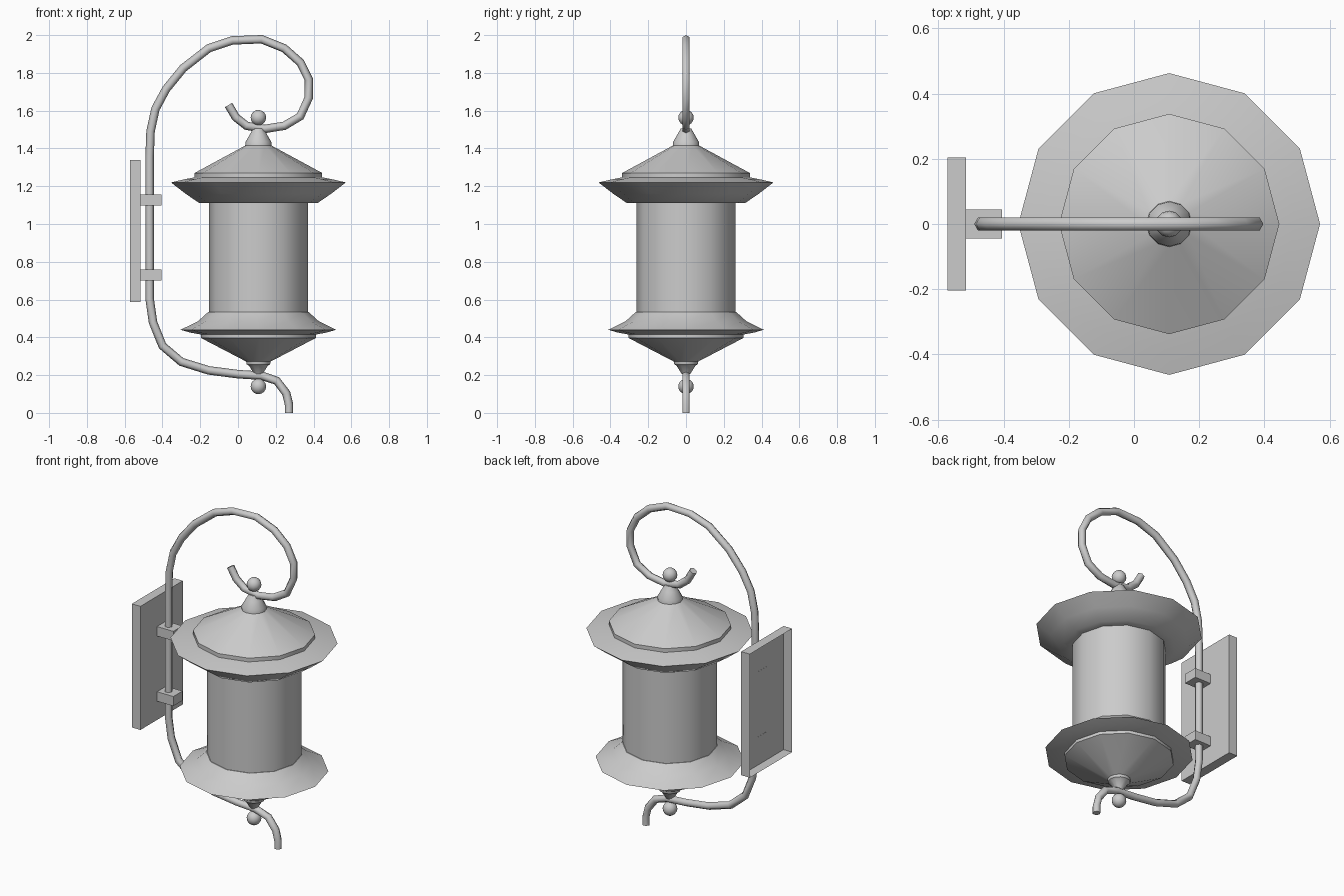
import bpy, bmesh, math
from mathutils import Vector

if "Cube" in bpy.data.objects:
    bpy.data.objects.remove(bpy.data.objects["Cube"])

AXIS = 0.108  # x of the lantern's vertical axis
SIDES = 12


def finish(bm, name, angle=None, fix=True):
    if fix:
        bmesh.ops.recalc_face_normals(bm, faces=bm.faces[:])
    me = bpy.data.meshes.new(name)
    bm.to_mesh(me)
    bm.free()
    ob = bpy.data.objects.new(name, me)
    bpy.context.collection.objects.link(ob)
    if angle:
        bpy.ops.object.select_all(action='DESELECT')
        ob.select_set(True)
        bpy.context.view_layer.objects.active = ob
        bpy.ops.object.shade_smooth_by_angle(angle=math.radians(angle))
    return ob


def skin(bm, rings):
    """Bridge rings of points and cap both ends."""
    vs = [[bm.verts.new(p) for p in r] for r in rings]
    n = len(vs[0])
    for a, b in zip(vs, vs[1:]):
        for i in range(n):
            j = (i + 1) % n
            bm.faces.new((a[i], a[j], b[j], b[i]))
    bm.faces.new(vs[0])
    bm.faces.new(vs[-1])


def lathe(name, profile):
    bm = bmesh.new()
    angs = [2 * math.pi * i / SIDES for i in range(SIDES)]
    skin(bm, [[(AXIS + r * math.cos(a), r * math.sin(a), z) for a in angs]
              for r, z in profile])
    return finish(bm, name, 38)


def box(name, x0, x1, hy, z0, z1, open_back=False):
    bm = bmesh.new()
    bmesh.ops.create_cube(bm, size=1)
    for v in bm.verts:
        v.co = ((x0 + x1) / 2 + v.co.x * (x1 - x0), v.co.y * 2 * hy,
                (z0 + z1) / 2 + v.co.z * (z1 - z0))
    if open_back:
        bm.normal_update()
        back = [f for f in bm.faces if f.normal.x < -0.5]
        bmesh.ops.delete(bm, geom=back, context='FACES_ONLY')
    return finish(bm, name, fix=False)


# Roof with wide brim
lathe("roof", [(0.25, 1.11), (0.312, 1.11), (0.385, 1.16), (0.463, 1.22),
               (0.39, 1.237), (0.338, 1.247), (0.338, 1.27), (0.07, 1.415),
               (0.068, 1.435), (0.045, 1.475), (0.028, 1.505)])

# Glass cylinder
lathe("glass_body", [(0.262, 0.50), (0.262, 1.14)])

# Base tray with inverted cone
lathe("base", [(0.022, 0.205), (0.05, 0.25), (0.062, 0.257), (0.065, 0.272),
               (0.305, 0.397), (0.305, 0.415), (0.36, 0.425), (0.412, 0.44),
               (0.32, 0.485), (0.265, 0.535), (0.25, 0.535)])

# Ball finials
for name, z in (("top_ball", 1.563), ("bottom_ball", 0.14)):
    bm = bmesh.new()
    bmesh.ops.create_uvsphere(bm, u_segments=12, v_segments=8, radius=0.041)
    bmesh.ops.translate(bm, verts=bm.verts[:], vec=(AXIS, 0, z))
    finish(bm, name, 50)

# Scrolled bracket tube: hexagonal section swept along a path in the xz plane
path = [(-0.05, 1.63), (-0.012, 1.565), (0.045, 1.52), (0.14, 1.503),
        (0.245, 1.52), (0.33, 1.57), (0.375, 1.67), (0.375, 1.765),
        (0.33, 1.855), (0.245, 1.93), (0.125, 1.978), (-0.03, 1.972),
        (-0.155, 1.93), (-0.29, 1.825), (-0.38, 1.715), (-0.437, 1.61),
        (-0.463, 1.49), (-0.468, 1.355), (-0.468, 0.605), (-0.45, 0.48),
        (-0.40, 0.355), (-0.30, 0.27), (-0.155, 0.225), (0, 0.205),
        (0.125, 0.197), (0.205, 0.17), (0.255, 0.105), (0.27, 0.045), (0.27, 0)]
pts = [Vector((x, 0, z)) for x, z in path]
rings = []
for i, p in enumerate(pts):
    d_in = (p - pts[max(i - 1, 0)]).normalized()
    d_out = (pts[min(i + 1, len(pts) - 1)] - p).normalized()
    t = (d_in + d_out).normalized()
    side = Vector((t.z, 0, -t.x))
    rings.append([p + 0.0225 * (side * math.cos(k * math.pi / 3)
                                + Vector((0, 1, 0)) * math.sin(k * math.pi / 3))
                  for k in range(6)])
bm = bmesh.new()
skin(bm, rings)
finish(bm, "bracket_tube", 65)

# Wall plate (open at the back) and the two clips holding the tube
box("wall_plate", -0.573, -0.515, 0.204, 0.587, 1.34, open_back=True)
for name, z in (("upper_clip", 1.127), ("lower_clip", 0.73)):
    box(name, -0.516, -0.405, 0.044, z - 0.029, z + 0.029)
